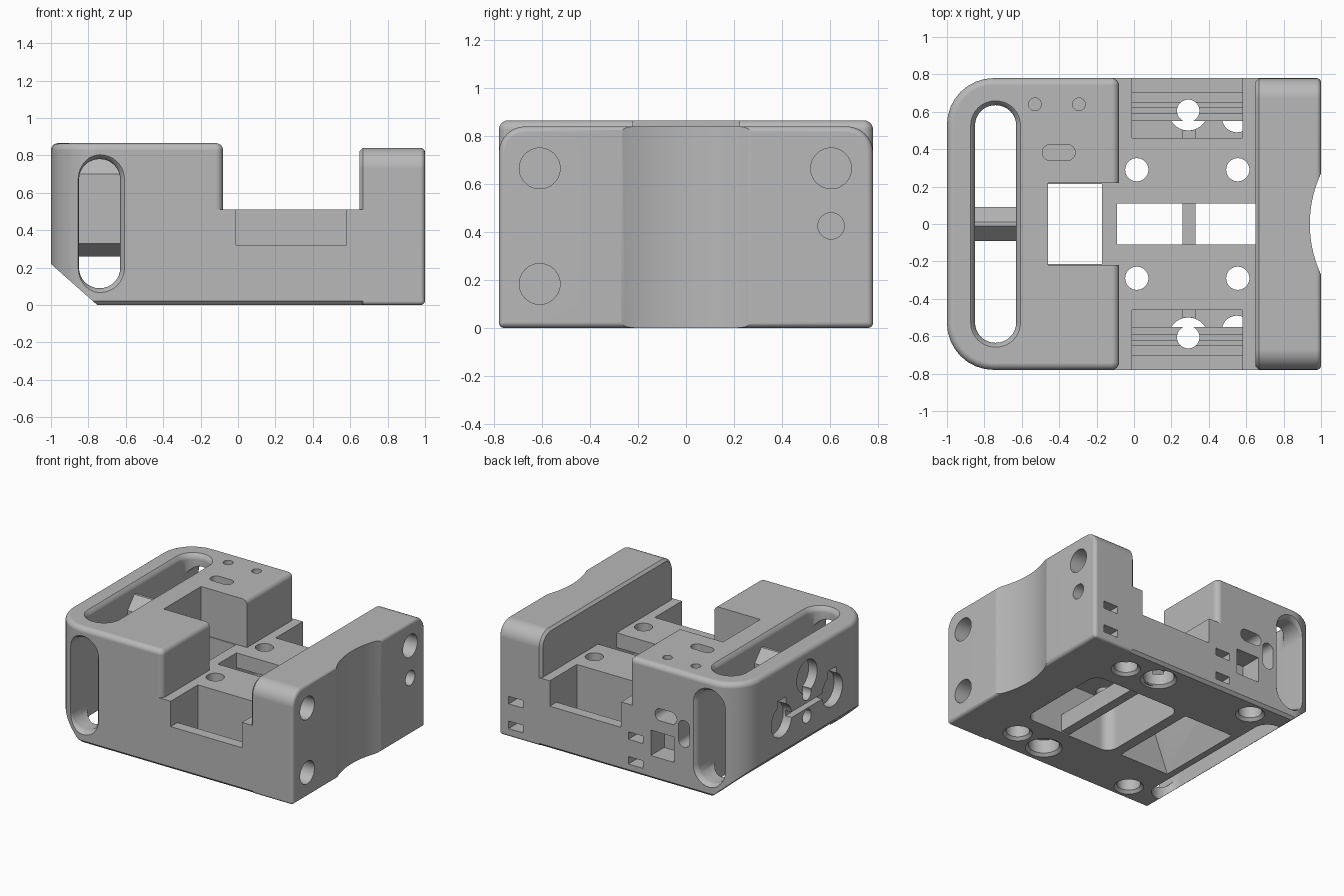
import bpy, bmesh
from math import sin, cos, pi

cube = bpy.data.objects.get("Cube")
if cube:
    bpy.data.objects.remove(cube, do_unlink=True)

grey = bpy.data.materials.new("grey_plastic")
grey.use_nodes = True
COLOUR = (0.48, 0.48, 0.48, 1)
grey.diffuse_color = COLOUR
grey.node_tree.nodes["Principled BSDF"].inputs["Base Color"].default_value = COLOUR

PLACE = {"x": lambda a, b, h: (h, a, b),
         "y": lambda a, b, h: (a, h, b),
         "z": lambda a, b, h: (a, b, h)}


def loft(name, axis, sections):
    """Closed solid through (height, 2D outline) sections along an axis."""
    bm = bmesh.new()
    rings = [[bm.verts.new(PLACE[axis](a, b, h)) for a, b in pts] for h, pts in sections]
    n = len(rings[0])
    for low, high in zip(rings, rings[1:]):
        for i in range(n):
            j = (i + 1) % n
            bm.faces.new((low[i], low[j], high[j], high[i]))
    bm.faces.new(rings[0][::-1])
    bm.faces.new(rings[-1])
    bmesh.ops.recalc_face_normals(bm, faces=bm.faces)
    mesh = bpy.data.meshes.new(name)
    bm.to_mesh(mesh)
    bm.free()
    mesh.materials.append(grey)
    ob = bpy.data.objects.new(name, mesh)
    bpy.context.collection.objects.link(ob)
    return ob


def rrect(a0, a1, b0, b1, radii, inset=0.0, seg=8):
    """Rounded rectangle; radii run from the (a1, b1) corner anticlockwise."""
    if not isinstance(radii, tuple):
        radii = (radii,) * 4
    a0, a1, b0, b1 = a0 + inset, a1 - inset, b0 + inset, b1 - inset
    pts = []
    for k, (ca, cb, sa, sb) in enumerate(((a1, b1, -1, -1), (a0, b1, 1, -1),
                                          (a0, b0, 1, 1), (a1, b0, -1, 1))):
        r = max(radii[k] - inset, 0.004)
        for i in range(seg + 1):
            t = (k + i / seg) * pi / 2
            pts.append((ca + sa * r + r * cos(t), cb + sb * r + r * sin(t)))
    return pts


def circle(a, b, r, n=40):
    return [(a + r * cos(2 * pi * i / n), b + r * sin(2 * pi * i / n)) for i in range(n)]


def fillet(top, r, steps=6):
    """(height, inset) pairs rounding over an end edge."""
    return [(top - r + r * sin(t), r * (1 - cos(t)))
            for t in (i * pi / 2 / steps for i in range(steps + 1))]


def box(x0, x1, y0, y1, z0, z1):
    return loft("box", "z", [(z, [(x0, y0), (x1, y0), (x1, y1), (x0, y1)]) for z in (z0, z1)])


def hole(axis, a, b, r, h0, h1):
    return loft("hole", axis, [(h, circle(a, b, r)) for h in (h0, h1)])


def slot(axis, a0, a1, b0, b1, h0, h1):
    r = min(a1 - a0, b1 - b0) / 2 - 0.001
    return loft("slot", axis, [(h, rrect(a0, a1, b0, b1, r)) for h in (h0, h1)])


def combine(target, other, operation):
    mod = target.modifiers.new("cut", "BOOLEAN")
    mod.operation, mod.solver, mod.object = operation, "EXACT", other
    bpy.context.view_layer.objects.active = target
    bpy.ops.object.modifier_apply(modifier=mod.name)
    bpy.data.objects.remove(other, do_unlink=True)


# Tall handle block with rounded top edge
W = 0.78
body = loft("carriage_body", "z", [(h, rrect(-1, -0.08, -W, W, (0.04, 0.25, 0.25, 0.04), d))
            for h, d in [(0, 0.02), (0.02, 0)] + fillet(0.865, 0.038)])

# Low bridge and the right-hand end block
bridge = loft("bridge", "x", [(h, [(-W + 0.02, 0), (W - 0.02, 0), (W, 0.02), (W, 0.51),
              (-W, 0.51), (-W, 0.02)]) for h in (-0.3, 0.8)])
end = loft("end_block", "x", [(h, rrect(-W, W, 0, 0.84, (0.11, 0.11, 0.02, 0.02), d))
           for h, d in [(0.65, 0.018), (0.668, 0)] + fillet(1, 0.025)])
combine(body, bridge, "UNION")
combine(body, end, "UNION")

cutters = []
# Slanted lower corner, finger scoop
cutters.append(loft("corner_cut", "y", [(h, [(-1.1, -0.1), (-0.64, -0.1), (-1.1, 0.308)])
                                        for h in (-1, 1)]))
cutters.append(loft("scoop", "z", [(h, circle(1.58, 0, 0.64, 128)) for h in (-0.1, 1)]))

# Handle slots with flared mouths
flare = [(0.0, 0), (0.018, -0.005), (0.035, -0.018), (0.06, -0.045)]
cutters.append(loft("top_slot", "z", [(-0.1, rrect(-0.85, -0.63, -0.635, 0.635, 0.108))] +
               [(0.825 + h, rrect(-0.85, -0.63, -0.635, 0.635, 0.108, d)) for h, d in flare]))
mouth = [(0.74 + h, d) for h, d in flare]
cutters.append(loft("side_slot", "y", [(h, rrect(-0.85, -0.63, 0.09, 0.78, 0.108, d))
               for h, d in [(-h, d) for h, d in mouth[::-1]] + mouth]))

# Central well, widening underneath
cutters += [box(-0.46, -0.17, -0.215, 0.215, 0.2, 1), box(-0.46, 0, -0.22, 0.22, 0.51, 1)]
cutters.append(loft("duct", "y", [(h, [(-0.17, -0.05), (-0.6, -0.05), (-0.46, 0.3),
                                       (-0.17, 0.3)]) for h in (-0.34, 0.34)]))

# Hollow under the bridge and its window
cutters.append(loft("hollow", "z", [(h, rrect(-0.09, 0.65, -0.37, 0.37, 0.08))
                                    for h in (-0.1, 0.4)]))
cutters.append(box(-0.09, 0.65, -0.11, 0.11, 0.3, 0.6))

for s in (-1, 1):
    # Stepped side pockets
    for outer, floor in ((0.9, 0.32), (0.7, 0.28), (0.65, 0.25), (0.62, 0.22),
                         (0.59, 0.19), (0.55, 0.1)):
        y0, y1 = sorted((s * 0.46, s * outer))
        cutters.append(box(-0.01, 0.58, y0, y1, floor, 0.6))
    # Bolt holes through the bridge plate
    for x in (0.015, 0.555):
        cutters.append(hole("z", x, s * 0.29, 0.062, 0.3, 0.6))
    cutters.append(hole("z", 0.29, s * 0.605, 0.06, -0.1, 0.6))
    # Flared holes in the underside
    for x, y, r, deep in ((0.55, 0.57, 0.08, 0.15), (0.29, 0.605, 0.105, 0.12),
                          (-0.49, 0.64, 0.08, 0.2)):
        cutters.append(loft("foot_hole", "z", [(h, circle(x, s * y, r + d)) for h, d in
                            ((-0.02, 0.04), (0.02, 0), (deep, 0))]))
    # Round sockets and notches on the handle face
    cutters.append(hole("x", s * 0.3, 0.45, 0.12, -1.1, -0.93))
    cutters.append(box(-1.1, -0.93, s * 0.3 - 0.05, s * 0.3 + 0.05, 0.5, 0.61))

# Upper socket, pin holes and joining groove on the handle face
for z, r in ((0.67, 0.12), (0.54, 0.05), (0.37, 0.05)):
    cutters.append(hole("x", 0, z, r, -1.1, -0.93))
cutters.append(box(-1.1, -0.95, -0.25, 0.25, 0.43, 0.47))

# Rod holes in the end face
for y, z, r in ((-0.61, 0.665, 0.085), (-0.61, 0.183, 0.085),
                (0.605, 0.665, 0.085), (0.605, 0.425, 0.055)):
    cutters.append(hole("x", y, z, r, 0.72, 1.1))

# Small holes on top
for x in (-0.53, -0.295):
    cutters.append(hole("z", x, 0.64, 0.034, 0.65, 1))
cutters.append(slot("z", -0.49, -0.315, 0.34, 0.425, 0.65, 1))

# Openings in the back wall
for x in (0.86, -0.13):
    for z in (0.09, 0.275):
        cutters.append(box(x - 0.06, x + 0.06, 0.66, 0.9, z - 0.028, z + 0.028))
cutters.append(box(-0.445, -0.255, 0.62, 0.9, 0.175, 0.365))
cutters.append(slot("y", -0.47, -0.29, 0.455, 0.545, 0.62, 0.9))
cutters.append(slot("y", -0.575, -0.485, 0.31, 0.51, 0.62, 0.9))

for cutter in cutters:
    cutter.hide_render = True
    combine(body, cutter, "DIFFERENCE")

# Divider inside the handle, and ribs under the bridge
divider = loft("handle_divider", "x", [(h, [(0, 0.26), (0.09, 0.33), (0.09, 0.7), (0.01, 0.79),
               (-0.01, 0.79), (-0.09, 0.7), (-0.09, 0.33)]) for h in (-0.87, -0.61)])
rib = box(0.26, 0.33, -0.56, 0.56, 0.01, 0.14)
rib.name = "centre_rib"
for y in (-0.605, 0.605):
    combine(rib, hole("z", 0.29, y, 0.106, -0.1, 0.3), "DIFFERENCE")

# Smooth fillets, crisp edges
for ob in (body, divider, rib):
    bpy.ops.object.select_all(action="DESELECT")
    ob.select_set(True)
    bpy.context.view_layer.objects.active = ob
    bpy.ops.object.shade_smooth_by_angle(angle=0.45)
    ob.modifiers.new("even_normals", "WEIGHTED_NORMAL").keep_sharp = True
